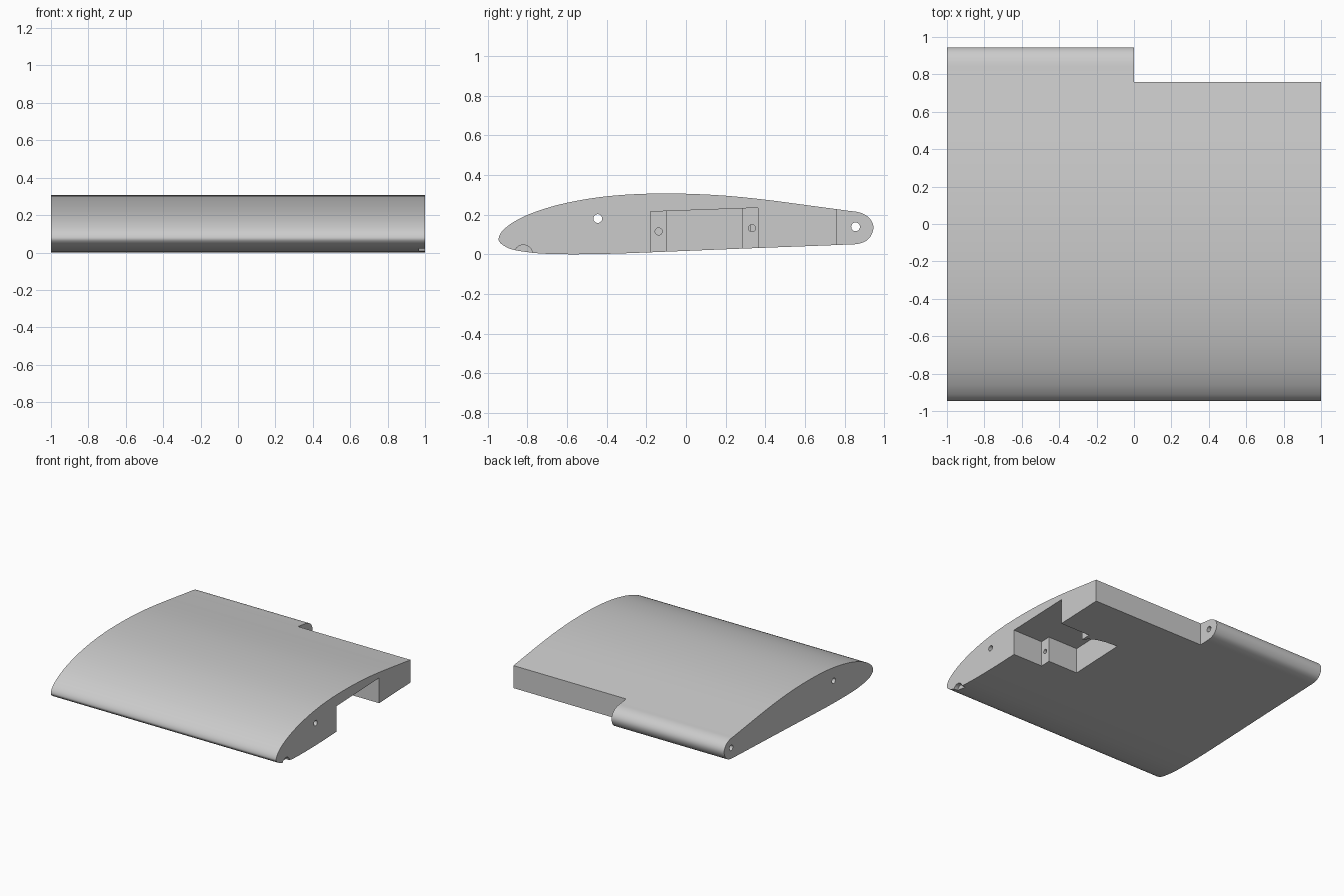
import bpy, math
from mathutils import Vector

cube = bpy.data.objects.get("Cube")
if cube:
    bpy.data.objects.remove(cube, do_unlink=True)

grey = bpy.data.materials.new("light grey plastic")
grey.use_nodes = True
grey.diffuse_color = (0.6, 0.6, 0.6, 1)
grey.node_tree.nodes["Principled BSDF"].inputs["Base Color"].default_value = (0.6, 0.6, 0.6, 1)


def prism(name, ring, offset):
    """Closed solid from a ring of points swept along an offset."""
    n = len(ring)
    ring = [Vector(p) for p in ring]
    verts = ring + [p + Vector(offset) for p in ring]
    faces = [list(range(n))[::-1], list(range(n, 2 * n))]
    faces += [(i, (i + 1) % n, n + (i + 1) % n, n + i) for i in range(n)]
    mesh = bpy.data.meshes.new(name)
    mesh.from_pydata(verts, [], faces)
    mesh.materials.append(grey)
    obj = bpy.data.objects.new(name, mesh)
    bpy.context.collection.objects.link(obj)
    # Make the normals point outwards
    import bmesh
    bm = bmesh.new()
    bm.from_mesh(mesh)
    bmesh.ops.recalc_face_normals(bm, faces=bm.faces)
    bm.to_mesh(mesh)
    bm.free()
    return obj


def smooth_ring(points, steps=4):
    """Closed spline through the points."""
    pts = [Vector(p) for p in points]
    n, out = len(pts), []
    for i in range(n):
        a, b, c, d = (pts[(i + k) % n] for k in (-1, 0, 1, 2))
        span = (c - b).length
        tb = (c - a).normalized() * span
        tc = (d - b).normalized() * span
        for s in range(steps):
            t = s / steps
            out.append(b * (2*t**3 - 3*t**2 + 1) + tb * (t**3 - 2*t**2 + t)
                       + c * (3*t**2 - 2*t**3) + tc * (t**3 - t**2))
    return out


def bore(name, y, z, radius, x0, x1):
    """Round cutter along x."""
    turns = [math.tau * k / 32 for k in range(32)]
    ring = [(x0, y + radius * math.cos(t), z + radius * math.sin(t)) for t in turns]
    return prism(name, ring, (x1 - x0, 0, 0))


# Aerofoil section: upper skin, rounded tail, flat underside, nose
section = [(-.945, .078), (-.935, .105), (-.91, .133), (-.86, .168), (-.78, .206),
           (-.66, .245), (-.52, .275), (-.37, .295), (-.2, .305), (0, .305),
           (.2, .295), (.4, .275), (.62, .246), (.82, .219), (.87, .212),
           (.91, .195), (.936, .167), (.945, .135), (.936, .1), (.912, .07),
           (.87, .053), (.82, .049), (.3, .029), (-.3, .005), (-.45, .001), (-.6, 0),
           (-.72, .003), (-.81, .012), (-.88, .025), (-.92, .044), (-.94, .062)]
wing = prism("wing_section", [(-1, p.x, p.y) for p in smooth_ring(section)], (2, 0, 0))


def roofed_pocket(name, outline):
    """Pocket open below, its roof sloping with the underside."""
    obj = prism(name, [(x, y, -.2) for x, y in outline], (0, 0, 1))
    for v in obj.data.vertices:
        if v.co.z > 0:
            v.co.z = .221 + .036 * v.co.y
    return obj


# Stepped servo bay with a wire recess behind the rear ledge
bay = [(1.1, -.178), (.735, -.178), (.735, -.095), (.47, -.095), (.47, .37),
       (.58, .362), (.65, .345), (.70, .32), (.735, .285), (.735, .362), (1.1, .362)]

cutters = [
    prism("tail_cut", [(0, .76, -1), (2, .76, -1), (2, 2, -1), (0, 2, -1)], (0, 0, 2)),
    roofed_pocket("servo_bay", bay),
    bore("spar_hole", -.445, .18, .022, -1.1, 1.1),
    bore("hinge_hole", .855, .138, .022, -1.1, .1),
    bore("nose_notch", -.82, 0, .047, .967, 1.1),
    bore("front_screw_hole", -.138, .115, .018, .6, .8),
    bore("rear_screw_hole", .333, .132, .018, .69, .8),
]

# Cut each shape out, then discard the cutter
bpy.context.view_layer.objects.active = wing
for cutter in cutters:
    cutter.hide_render = True
    mod = wing.modifiers.new(cutter.name, "BOOLEAN")
    mod.operation, mod.solver, mod.object = "DIFFERENCE", "EXACT", cutter
    bpy.ops.object.modifier_apply(modifier=mod.name)
    bpy.data.objects.remove(cutter, do_unlink=True)

bpy.ops.object.select_all(action="DESELECT")
wing.select_set(True)
bpy.ops.object.shade_smooth_by_angle(angle=math.radians(30))
